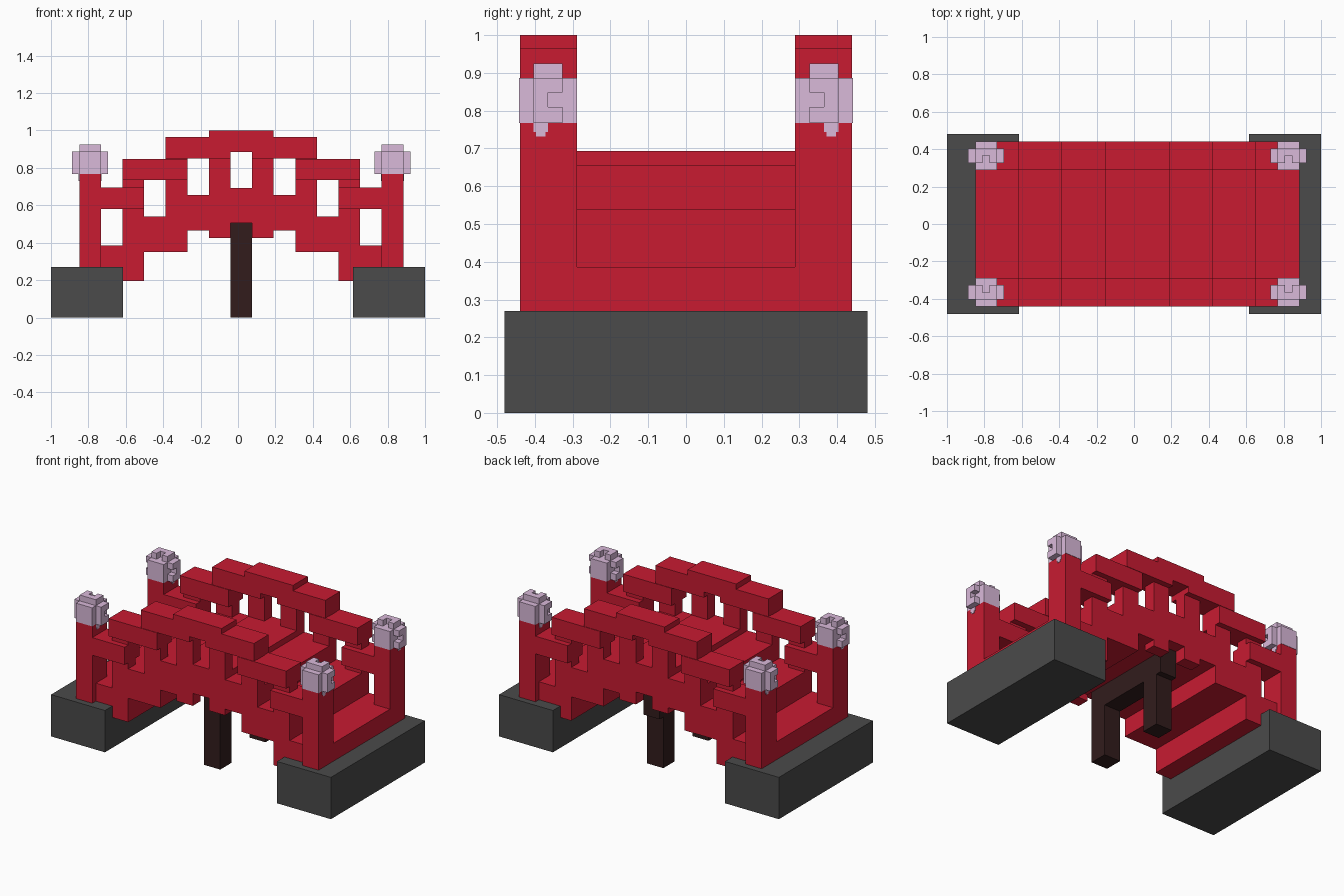
import bpy
import bmesh

cube = bpy.data.objects.get("Cube")
if cube:
    bpy.data.objects.remove(cube, do_unlink=True)


def material(name, rgb):
    m = bpy.data.materials.new(name)
    m.use_nodes = True
    m.diffuse_color = (*rgb, 1)
    m.node_tree.nodes["Principled BSDF"].inputs["Base Color"].default_value = (*rgb, 1)
    return m


RED = material("red_lacquer", (0.58, 0.011, 0.031))
STONE = material("grey_stone", (0.069, 0.069, 0.069))
WOOD = material("dark_wood", (0.032, 0.012, 0.012))
LILAC = material("pale_lilac", (0.70, 0.49, 0.70))

CX = 0.0175      # bridge centre line
U = 0.1155       # width of one bay
V = U / 3        # fine grid step


def boxes(name, mat, spans):
    """One object made of axis-aligned boxes (x0, x1, y0, y1, z0, z1)."""
    bm = bmesh.new()
    for x0, x1, y0, y1, z0, z1 in spans:
        x0, x1 = sorted((x0, x1))
        y0, y1 = sorted((y0, y1))
        verts = bmesh.ops.create_cube(bm, size=1)["verts"]
        for v in verts:
            v.co.x = x1 if v.co.x > 0 else x0
            v.co.y = y1 if v.co.y > 0 else y0
            v.co.z = z1 if v.co.z > 0 else z0
    mesh = bpy.data.meshes.new(name)
    bm.to_mesh(mesh)
    bm.free()
    mesh.materials.append(mat)
    ob = bpy.data.objects.new(name, mesh)
    bpy.context.collection.objects.link(ob)


def bay(i):
    """Left edge of bay i, counted from the -x end (15 bays)."""
    return CX + (i - 7.5) * U


# Stone abutments
boxes("abutment_right", STONE, [(-1, -0.615, -0.48, 0.48, 0, 0.27)])
boxes("abutment_left", STONE, [(0.615, 1, -0.48, 0.48, 0, 0.27)])

# Stepped deck, rails and balusters: (first bay, end bay, bottom, top)
DECK = [(0, 3, 0.196, 0.386), (2, 5, 0.35, 0.54), (4, 7, 0.465, 0.655)]
RAIL = [(1, 3, 0.58, 0.694), (2, 5, 0.735, 0.848), (4, 7, 0.85, 0.965)]
POST = [(2, 3, 0.386, 0.735), (4, 5, 0.54, 0.85), (6, 7, 0.425, 0.886)]


def mirrored(rows, y0, y1):
    out = []
    for a, b, z0, z1 in rows:
        out.append((bay(a), bay(b), y0, y1, z0, z1))
        out.append((bay(15 - b), bay(15 - a), y0, y1, z0, z1))
    return out


# Deck slabs sit slightly inside the rail faces
boxes("deck", RED, mirrored(DECK, -0.404, 0.404)
      + [(bay(6), bay(9), -0.404, 0.404, 0.505, 0.693)])

for side, s in (("front", -1), ("back", 1)):
    # Stepped handrail overhanging balusters that are flush with the deck
    boxes(side + "_handrail", RED, mirrored(RAIL, s * 0.289, s * 0.44)
          + [(bay(6), bay(9), s * 0.289, s * 0.44, 0.886, 1.0)])
    boxes(side + "_balusters", RED, mirrored(POST, s * 0.327, s * 0.404))

    for end, d in (("right", -1), ("left", 1)):
        # Corner post
        px = CX + d * 7 * U
        boxes(f"{side}_{end}_corner_post", RED,
              [(px - U / 2, px + U / 2, s * 0.289, s * 0.44, 0.2, 0.767)])
        # Knobbly finial: core, then a notched bracket on top and on each x side
        parts = [(px - U / 2, px + U / 2, s * 0.289, s * 0.442, 0.767, 0.887),
                 (px - U / 2, px + U / 2, s * 0.365, s * 0.404, 0.887, 0.925)]
        for e in (-1, 1):
            a, b = px + e * U / 2, px + e * (U / 2 + V)
            parts += [(px + e * U / 6, a, s * 0.327, s * 0.365, 0.887, 0.925),
                      (a, b, s * 0.365, s * 0.404, 0.767, 0.887),
                      (a, b, s * 0.327, s * 0.365, 0.848, 0.887),
                      (a, b, s * 0.327, s * 0.365, 0.767, 0.81),
                      (a, a + e * 0.003, s * 0.365, s * 0.404, 0.743, 0.767),
                      (a, a + e * 0.003, s * 0.372, s * 0.397, 0.731, 0.743)]
        boxes(f"{side}_{end}_finial", LILAC, parts)

    # Central support leg
    boxes(side + "_support_leg", WOOD,
          [(bay(7), bay(8), s * 0.173, s * 0.289, 0, 0.33)])

# Cross beam on the two legs, overhanging at the back
boxes("cross_beam", WOOD, [(bay(7), bay(8), -0.289, 0.327, 0.33, 0.505)])
